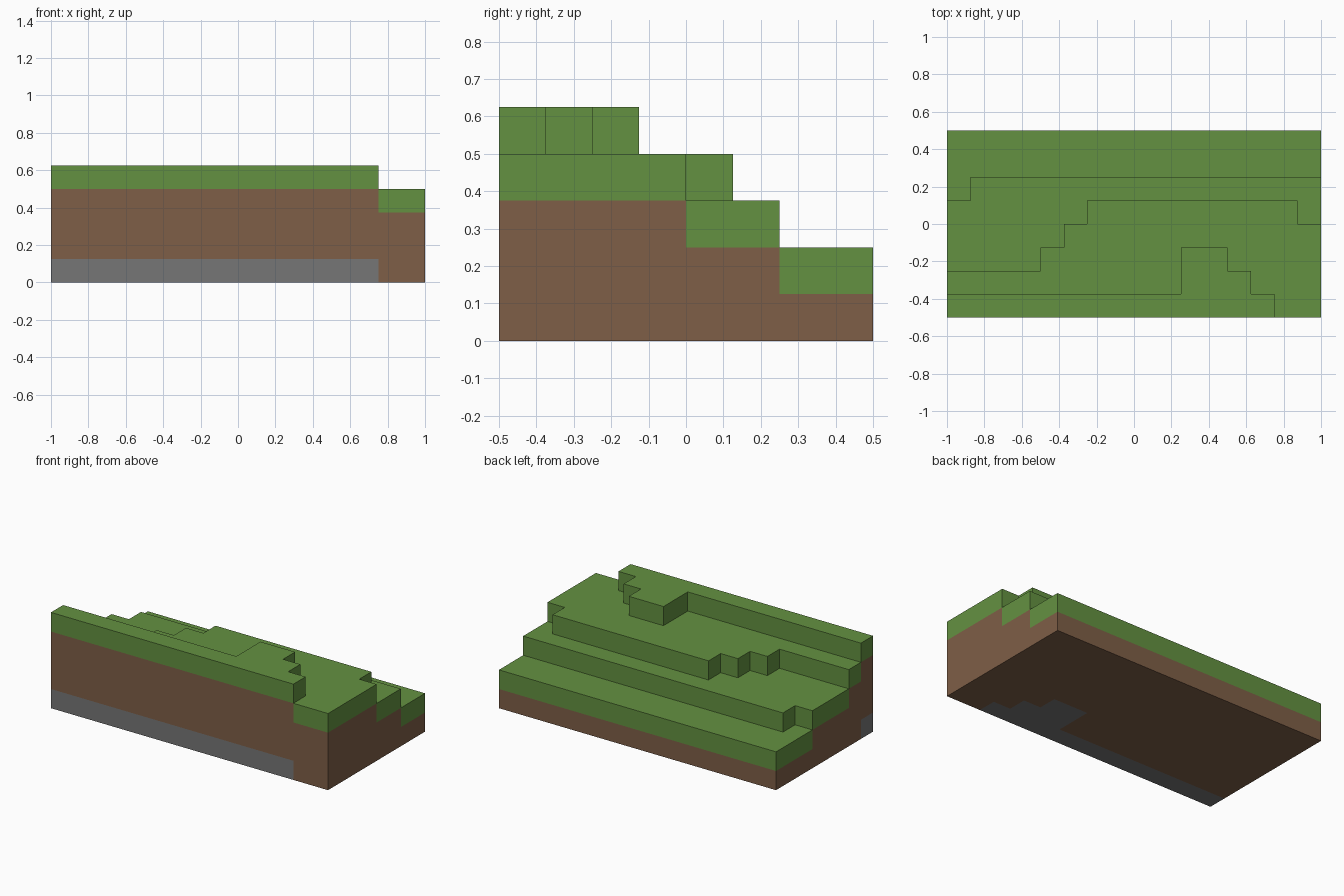
import bpy
import bmesh
import math
from mathutils import Vector

if "Cube" in bpy.data.objects:
    bpy.data.objects.remove(bpy.data.objects["Cube"], do_unlink=True)

CELL = 0.125
NX, NY = 16, 8
ORIGIN = Vector((-1, -0.5, 0))

# Each terrace is a list of (columns, depth in cells from the front)
TERRACES = [
    [(16, 8)],
    [(16, 8)],
    [(1, 5), (15, 6)],
    [(4, 2), (1, 3), (1, 4), (9, 5), (1, 4)],
    [(10, 1), (2, 3), (1, 2), (1, 1), (2, 0)],
]
DEPTHS = [[d for run, d in steps for _ in range(run)] for steps in TERRACES]


def make_material(name, color):
    mat = bpy.data.materials.new(name)
    mat.use_nodes = True
    rgba = (*color, 1)
    mat.diffuse_color = rgba
    bsdf = next(n for n in mat.node_tree.nodes if n.type == 'BSDF_PRINCIPLED')
    bsdf.inputs["Base Color"].default_value = rgba
    return mat


def height(i, j):
    """Number of terraces stacked on one column."""
    if not (0 <= i < NX and 0 <= j < NY):
        return 0
    return sum(j < depths[i] for depths in DEPTHS)


def layer(i, j, k):
    """Earth layer of a cell, or None where it is empty."""
    top = height(i, j)
    if not 0 <= k < top:
        return None
    if k == top - 1:
        return "grass"
    return "stone" if k == top - len(TERRACES) else "soil"


def build_layer(name, kind, mat):
    """Outer skin of one earth layer, merged into large flat faces."""
    bm = bmesh.new()
    for i in range(NX):
        for j in range(NY):
            for k in range(height(i, j)):
                if layer(i, j, k) != kind:
                    continue
                centre = ORIGIN + Vector((i + 0.5, j + 0.5, k + 0.5)) * CELL
                for axis in range(3):
                    for sign in (-1, 1):
                        n = Vector((0, 0, 0))
                        n[axis] = sign
                        if layer(i + int(n.x), j + int(n.y), k + int(n.z)):
                            continue
                        u = Vector((0, 0, 0))
                        u[(axis + 1) % 3] = 1
                        v = n.cross(u)
                        corners = (-u - v, u - v, u + v, v - u)
                        bm.faces.new([bm.verts.new(centre + (n + c) * CELL / 2)
                                      for c in corners])
    bmesh.ops.remove_doubles(bm, verts=bm.verts[:], dist=CELL / 100)
    bmesh.ops.dissolve_limit(bm, angle_limit=math.radians(1),
                             verts=bm.verts[:], edges=bm.edges[:])
    mesh = bpy.data.meshes.new(name)
    bm.to_mesh(mesh)
    bm.free()
    mesh.materials.append(mat)
    obj = bpy.data.objects.new(name, mesh)
    bpy.context.collection.objects.link(obj)


# Grass terraces over a soil body with a stone seam under the highest step
build_layer("grass_terraces", "grass", make_material("grass green", (0.127, 0.285, 0.053)))
build_layer("soil_body", "soil", make_material("soil brown", (0.21, 0.114, 0.063)))
build_layer("stone_base", "stone", make_material("stone grey", (0.183, 0.183, 0.183)))
